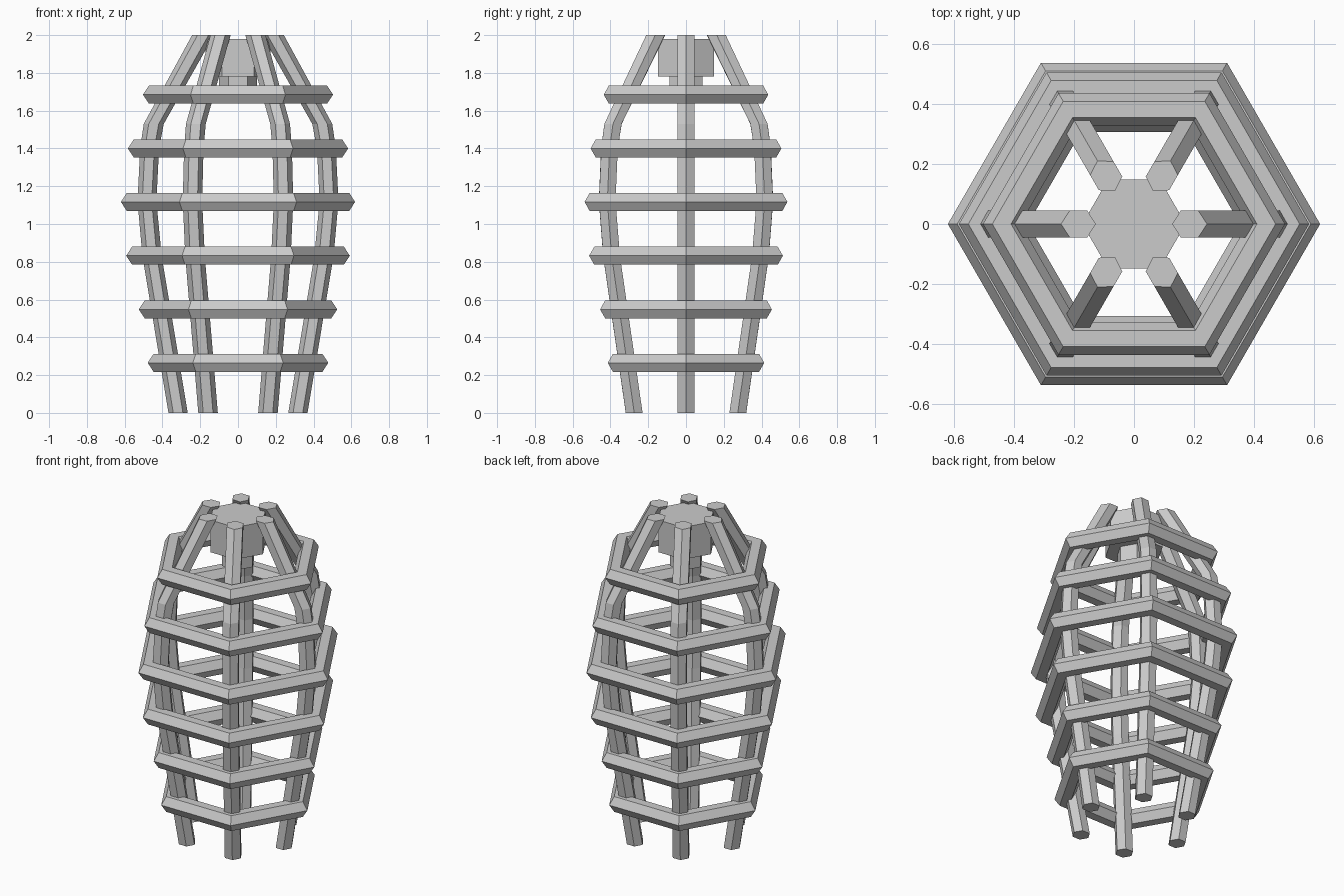
import bpy, bmesh
from math import cos, sin, pi, radians
from mathutils import Matrix

cube = bpy.data.objects.get("Cube")
if cube:
    bpy.data.objects.remove(cube, do_unlink=True)

grey = bpy.data.materials.new("light_grey")
grey.use_nodes = True
grey.diffuse_color = (0.6, 0.6, 0.6, 1)
grey.node_tree.nodes["Principled BSDF"].inputs["Base Color"].default_value = (0.6, 0.6, 0.6, 1)

SIDES = 6
STEP = 2 * pi / SIDES


def hexagon(a, b):
    """Six-sided outline with its points along the first axis."""
    return [(a * cos(i * STEP), b * sin(i * STEP)) for i in range(SIDES)]


def loft(name, loops, closed=False):
    """Skin a row of equal loops; cap the ends or join them up."""
    bm = bmesh.new()
    rows = [[bm.verts.new(p) for p in loop] for loop in loops]
    pairs = list(zip(rows, rows[1:]))
    if closed:
        pairs.append((rows[-1], rows[0]))
    else:
        bm.faces.new(rows[0])
        bm.faces.new(rows[-1])
    for lower, upper in pairs:
        for i in range(SIDES):
            j = (i + 1) % SIDES
            bm.faces.new((lower[i], lower[j], upper[j], upper[i]))
    bmesh.ops.recalc_face_normals(bm, faces=bm.faces)
    mesh = bpy.data.meshes.new(name)
    bm.to_mesh(mesh)
    bm.free()
    mesh.materials.append(grey)
    obj = bpy.data.objects.new(name, mesh)
    bpy.context.collection.objects.link(obj)
    return obj


# Bowed posts: (height, distance from axis, radial half-width)
post_path = [(0, .317, .051), (.83, .455, .051), (1.12, .482, .05),
             (1.4, .468, .05), (1.53, .446, .053), (2, .185, .058)]
for k in range(SIDES):
    post = loft(f"post_{k + 1}", [[(r + x, y, z) for x, y in hexagon(w, .052)]
                                  for z, r, w in post_path])
    post.data.transform(Matrix.Rotation(k * STEP, 4, "Z"))

# Mitred hoops: (height, outer corner radius)
hoops = [(.265, .478), (.548, .525), (.832, .592), (1.117, .62), (1.4, .583), (1.685, .503)]
MITRE = 1 / cos(radians(30))
for k, (z, outer) in enumerate(hoops):
    section = hexagon(.054 * MITRE, .055)
    centre = outer - .054 * MITRE
    loft(f"hoop_{k + 1}", [[((centre + a) * cos(t), (centre + a) * sin(t), z + h) for a, h in section]
                           for t in (i * STEP for i in range(SIDES))], closed=True)

# Top hub and the short stem under it
for name, radius, low, high in (("hub", .172, 1.78, 1.98), ("hub_stem", .1, 1.68, 1.78)):
    loft(name, [[(x, y, z) for x, y in hexagon(radius, radius)] for z in (low, high)])
